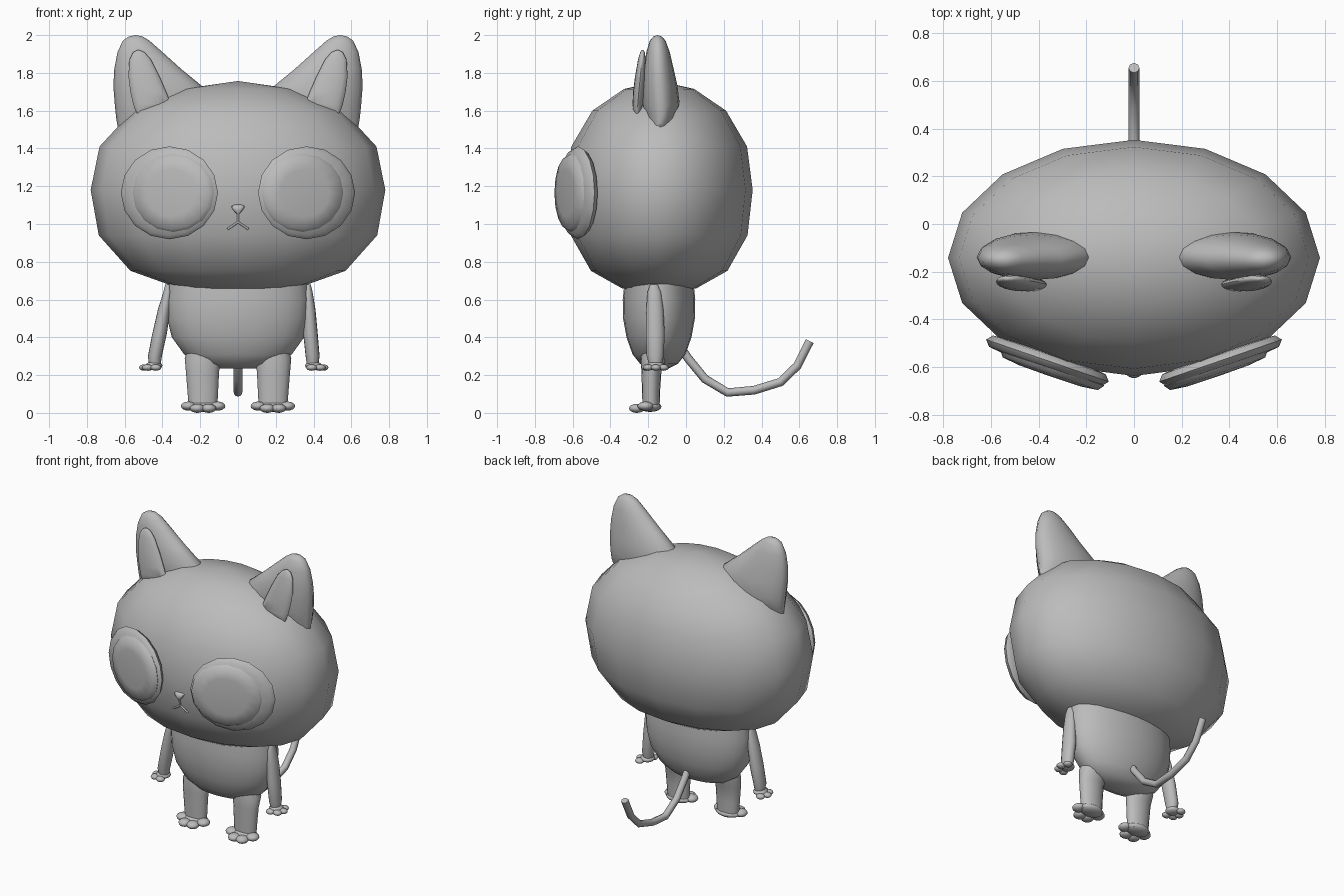
import bpy, bmesh, math
from mathutils import Matrix, Vector

if "Cube" in bpy.data.objects:
    bpy.data.objects.remove(bpy.data.objects["Cube"])

grey = bpy.data.materials.new("plain_grey")
grey.diffuse_color = (0.5, 0.5, 0.5, 1)
grey.use_nodes = True
grey.node_tree.nodes["Principled BSDF"].inputs["Base Color"].default_value = grey.diffuse_color


def finish(name, bm, matrix=None):
    bmesh.ops.remove_doubles(bm, verts=bm.verts, dist=0.0005)
    if matrix:
        bmesh.ops.transform(bm, matrix=matrix, verts=bm.verts)
    bmesh.ops.recalc_face_normals(bm, faces=bm.faces)
    mesh = bpy.data.meshes.new(name)
    bm.to_mesh(mesh)
    bm.free()
    mesh.materials.append(grey)
    ob = bpy.data.objects.new(name, mesh)
    bpy.context.collection.objects.link(ob)
    bpy.ops.object.select_all(action='DESELECT')
    ob.select_set(True)
    bpy.context.view_layer.objects.active = ob
    bpy.ops.object.shade_smooth_by_angle(angle=math.radians(55))
    return ob


def loft(name, rings, matrix=None, n=16):
    """Skin a stack of ellipses given as (z, x0, x1, centre y, y radius)."""
    bm = bmesh.new()
    loops = []
    for z, x0, x1, cy, ry in rings:
        cx, rx = (x0 + x1) / 2, (x1 - x0) / 2
        loops.append([bm.verts.new((cx + rx * math.cos(a), cy + ry * math.sin(a), z))
                      for a in (2 * math.pi * i / n for i in range(n))])
    for a, b in zip(loops, loops[1:]):
        for i in range(n):
            j = (i + 1) % n
            bm.faces.new((a[i], a[j], b[j], b[i]))
    bm.faces.new(loops[0])
    bm.faces.new(loops[-1])
    return finish(name, bm, matrix)


def blob(name, centre, size):
    bm = bmesh.new()
    bmesh.ops.create_uvsphere(bm, u_segments=12, v_segments=8, radius=1)
    return finish(name, bm, Matrix.Translation(centre) @ Matrix.Diagonal((*size, 1)))


def tube(name, pts, r):
    cu = bpy.data.curves.new(name, 'CURVE')
    cu.dimensions = '3D'
    cu.bevel_depth, cu.bevel_resolution, cu.use_fill_caps = r, 2, True
    sp = cu.splines.new('POLY')
    sp.points.add(len(pts) - 1)
    for p, co in zip(sp.points, pts):
        p.co = (*co, 1)
    tmp = bpy.data.objects.new(name + "_path", cu)
    bpy.context.collection.objects.link(tmp)
    bpy.context.view_layer.update()
    mesh = bpy.data.meshes.new_from_object(tmp.evaluated_get(bpy.context.evaluated_depsgraph_get()))
    bm = bmesh.new()
    bm.from_mesh(mesh)
    bpy.data.objects.remove(tmp)
    bpy.data.meshes.remove(mesh)
    return finish(name, bm)


def disc(name, centre, radius, half, s):
    """Pillow-shaped disc turned outward to follow the face."""
    prof = [(0, -1), (.6, -.95), (.92, -.7), (1, 0), (.92, .7), (.6, .95), (0, 1)]
    m = (Matrix.Translation(centre) @ Matrix.Rotation(s * math.radians(19), 4, 'Z')
         @ Matrix.Rotation(math.pi / 2, 4, 'X'))
    loft(name, [(h * half, -r * radius[0], r * radius[0], 0, r * radius[1]) for r, h in prof], m)


# head: wide sixteen-sided ellipsoid, a little fuller at the jaw
head = [(.635, 0), (.66, .40), (.752, .73), (.94, .945), (1.18, 1),
        (1.41, .94), (1.60, .715), (1.715, .375), (1.757, 0)]
loft("head", [(z, -.78 * f, .78 * f, -.142, .495 * f) for z, f in head])

# body
body = [(.235, .10, .05), (.26, .21, .10), (.31, .285, .14), (.40, .35, .172),
        (.50, .375, .19), (.60, .382, .192), (.72, .37, .18)]
loft("body", [(z, -rx, rx, -.143, ry) for z, rx, ry in body], n=24)

# nose and mouth
loft("nose", [(1.053, -.006, .006, -.628, .01), (1.075, -.027, .027, -.63, .016),
              (1.092, -.036, .036, -.626, .016), (1.102, -.025, .025, -.62, .008)])
tube("mouth_stem", [(0, -.627, 1.06), (0, -.619, 1.01)], .006)

ear = [(1.50, .22, .635, -.14, .05), (1.56, .18, .645, -.133, .085), (1.63, .16, .652, -.133, .1),
       (1.73, .19, .66, -.14, .095), (1.82, .30, .655, -.145, .08), (1.91, .40, .638, -.148, .062),
       (1.97, .468, .61, -.15, .042), (1.993, .505, .578, -.15, .022), (2.0, .54, .54, -.15, 0)]
inner = [(1.585, .51, .535, -.258, .01), (1.605, .43, .545, -.258, .022), (1.635, .355, .555, -.255, .028),
         (1.70, .38, .57, -.25, .03), (1.78, .415, .58, -.242, .028), (1.87, .46, .575, -.234, .02),
         (1.91, .495, .555, -.23, .012), (1.922, .525, .53, -.23, .004)]

for s, side in ((1, "right"), (-1, "left")):
    flip = Matrix.Scale(s, 4, (1, 0, 0))
    # ears
    loft("ear_" + side, ear, flip)
    loft("inner_ear_" + side, inner, flip)
    # eyes
    disc("eye_rim_" + side, (s * .363, -.573, 1.165), (.272, .246), .036, s)
    disc("eye_" + side, (s * .343, -.604, 1.165), (.23, .21), .036, s)
    # mouth branch
    tube("mouth_branch_" + side, [(0, -.619, 1.01), (s * .055, -.612, .973)], .006)
    # legs
    loft("leg_" + side, [(.02, .11, .26, -.185, .045), (.12, .105, .268, -.185, .048),
                         (.22, .10, .276, -.183, .053), (.29, .09, .282, -.17, .07),
                         (.36, .11, .26, -.16, .07)], flip)
    # feet with three toes
    blob("foot_" + side, (s * .185, -.19, .033), (.088, .06, .028))
    for i, (x, y) in enumerate(((.107, -.215), (.155, -.26), (.215, -.26), (.262, -.215))):
        blob(f"foot_toe_{side}_{i}", (s * x, y, .024 if i in (1, 2) else .036), (.04, .042, .024))
    # arms: the left one swings out further
    out = .0 if s > 0 else .045
    loft("arm_" + side, [(.25, .365 + out, .425 + out, -.162, .032),
                         (.30, .358 + out, .432 + out, -.163, .045),
                         (.42, .345 + out * .7, .422 + out * .7, -.163, .05),
                         (.55, .345 + out * .3, .41 + out * .3, -.165, .045),
                         (.64, .35, .395, -.168, .036), (.68, .36, .385, -.17, .02)], flip)
    # hands with fingers
    c = .40 + out
    blob("hand_" + side, (s * c, -.162, .25), (.045, .048, .022))
    for i, (dx, y) in enumerate(((-.01, -.21), (.035, -.2), (.05, -.16), (.03, -.118))):
        blob(f"finger_{side}_{i}", (s * (c + dx), y, .24), (.029, .026, .017))

# tail
tube("tail", [(0, -.03, .35), (0, .01, .29), (0, .10, .18), (0, .22, .108), (0, .36, .12),
              (0, .50, .163), (0, .59, .25), (0, .655, .38)], .023)
